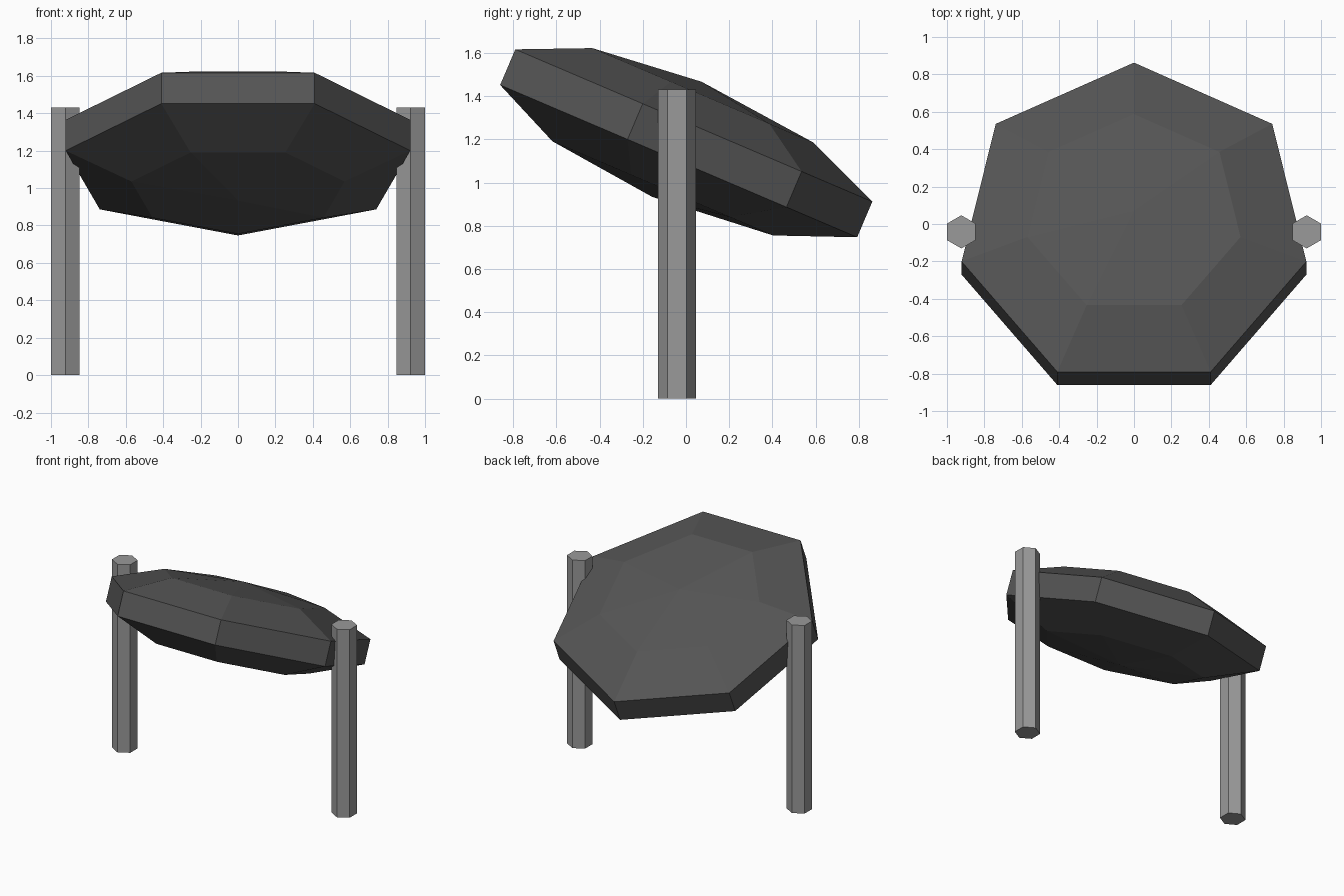
import bpy, math

if "Cube" in bpy.data.objects:
    bpy.data.objects.remove(bpy.data.objects["Cube"])

def colour(obj, name, value):
    mat = bpy.data.materials.new(name)
    mat.diffuse_color = (value, value, value, 1)
    mat.use_nodes = True
    mat.node_tree.nodes["Principled BSDF"].inputs["Base Color"].default_value = mat.diffuse_color
    obj.data.materials.append(mat)

CENTRE_Y = -0.042

# faceted seven-sided dish, tilted down towards the back
bpy.ops.mesh.primitive_uv_sphere_add(segments=7, ring_count=5, radius=1,
                                     location=(0, CENTRE_Y, 1.2),
                                     rotation=(math.radians(-23.1), 0, 0))
dish = bpy.context.object
dish.name = "tilted_dish"
dish.scale = (0.994, 0.994, 0.29)
colour(dish, "dark_grey", 0.09)

# hexagonal side posts
POST_H = 1.43
for side, label in ((-1, "left"), (1, "right")):
    bpy.ops.mesh.primitive_cylinder_add(vertices=6, radius=0.0885, depth=POST_H,
                                        location=(side * 0.9233, CENTRE_Y, POST_H / 2))
    post = bpy.context.object
    post.name = label + "_post"
    colour(post, label + "_post_grey", 0.32)
